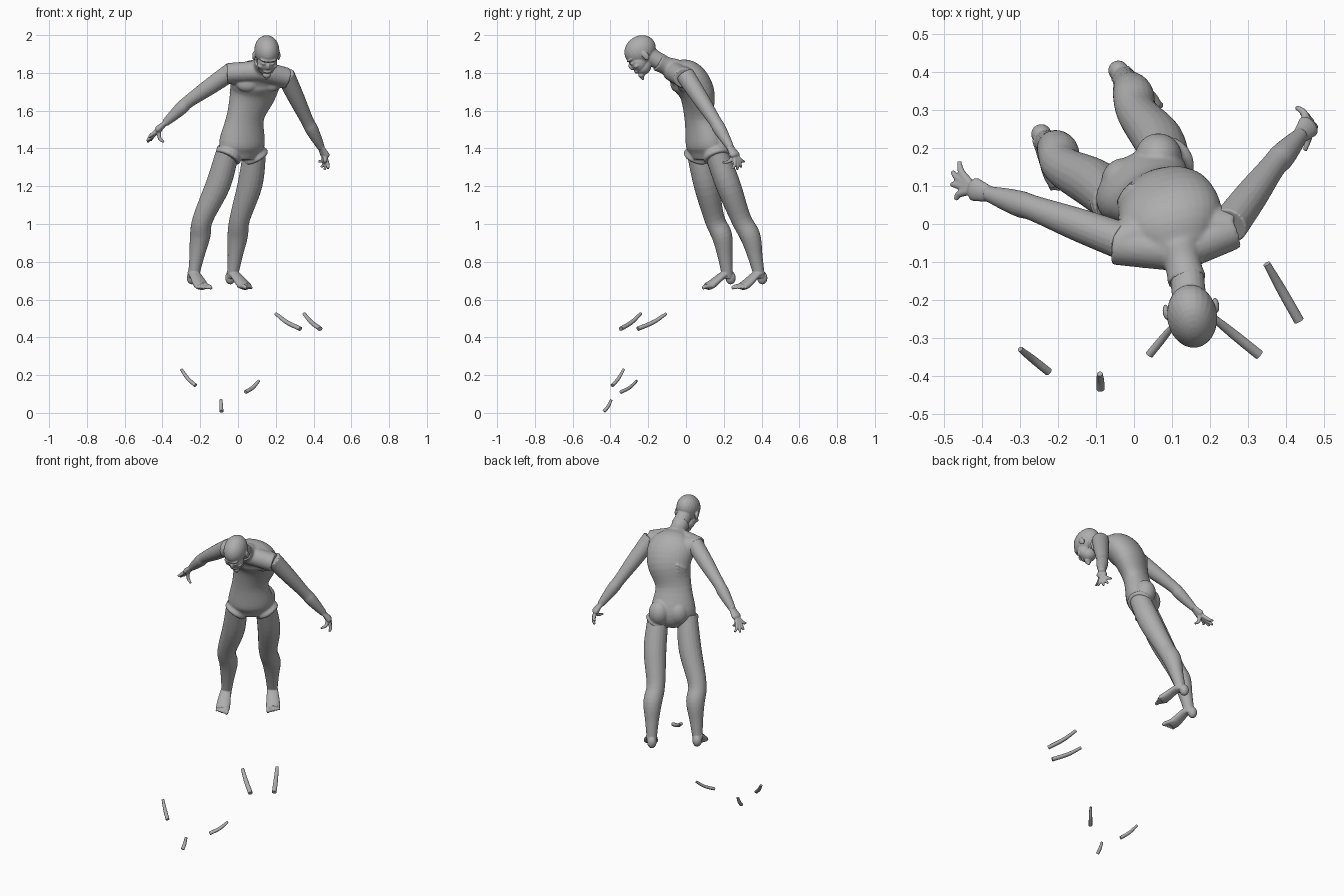
import bpy, bmesh
from math import radians, degrees, atan2, sin, cos, tau
from mathutils import Vector, Matrix

cube = bpy.data.objects.get("Cube")
if cube:
    bpy.data.objects.remove(cube, do_unlink=True)

skin = bpy.data.materials.new("grey_skin")
skin.use_nodes = True
grey = (.42, .42, .42, 1)
skin.diffuse_color = grey
skin.node_tree.nodes["Principled BSDF"].inputs["Base Color"].default_value = grey

UP = Vector((0, 0, 1))


def spline(points, steps=5):
    """Smooth curve through the station vectors."""
    p = [points[0] * 2 - points[1], *points, points[-1] * 2 - points[-2]]
    curve = []
    for a, b, c, d in zip(p, p[1:], p[2:], p[3:]):
        for k in range(steps):
            t = k / steps
            curve.append(b + (c - a) * t / 2 + (a - b * 2.5 + c * 2 - d / 2) * t ** 2
                         + (b * 1.5 - a / 2 - c * 1.5 + d / 2) * t ** 3)
    return curve + [points[-1]]


def heading(angle):
    return Vector((cos(radians(angle)), sin(radians(angle)), 0))


def tube(bm, path, widths, flat=1, start=90, end=90, seg=20):
    """Loft ellipses along a path; their wide axis turns from start to end."""
    stations = spline([Vector((*point, width)) for point, width in zip(path, widths)])
    last = len(stations) - 1
    rings = []
    for i, station in enumerate(stations):
        tangent = (stations[min(i + 1, last)] - stations[max(i - 1, 0)]).to_3d().normalized()
        wide = heading(start + (end - start) * i / last)
        wide = (wide - tangent * wide.dot(tangent)).normalized()
        deep = tangent.cross(wide) * flat
        ring = []
        for k in range(seg):
            angle = tau * k / seg
            offset = (wide * cos(angle) + deep * sin(angle)) * station.w
            ring.append(bm.verts.new(station.to_3d() + offset))
        rings.append(ring)
    for low, high in zip(rings, rings[1:]):
        for k in range(seg):
            bm.faces.new((low[k], low[k - 1], high[k - 1], high[k]))
    bm.faces.new(rings[0])
    bm.faces.new(rings[-1])


def blob(bm, location, radii, frame=Matrix()):
    """Ellipsoid."""
    place = frame @ Matrix.Translation(location) @ Matrix.Diagonal((*radii, 1))
    bmesh.ops.create_uvsphere(bm, u_segments=24, v_segments=16, radius=1, matrix=place)


def finish(name, bm, voxel=0, rounds=4):
    """Make the object; with a voxel size, fuse its pieces into one skin."""
    bmesh.ops.recalc_face_normals(bm, faces=bm.faces)
    mesh = bpy.data.meshes.new(name)
    bm.to_mesh(mesh)
    bm.free()
    mesh.materials.append(skin)
    for face in mesh.polygons:
        face.use_smooth = len(face.vertices) < 5
    ob = bpy.data.objects.new(name, mesh)
    bpy.context.collection.objects.link(ob)
    if voxel:
        fuse = ob.modifiers.new("fuse", 'REMESH')
        fuse.mode = 'VOXEL'
        fuse.voxel_size = voxel
        fuse.use_smooth_shade = True
        soften = ob.modifiers.new("soften", 'SMOOTH')
        soften.factor = .5
        soften.iterations = rounds


def limb(bm, root, joint, tip, widths, bow=0, calf=0, turn=90):
    """Two-bone limb; bow shifts the upper swelling, calf the lower one."""
    upper = root.lerp(joint, .5) + Vector((bow, 0, 0))
    lower = joint.lerp(tip, .3) + Vector((0, calf, 0))
    thin = joint.lerp(tip, .65) + Vector((0, calf * .6, 0))
    tube(bm, (root, upper, joint, lower, thin, tip), widths, start=turn, end=turn)


# Torso: trunk twisting from the hips to the shoulders
bm = bmesh.new()
spine = ((.02, .1, 1.34), (.02, .1, 1.42), (.04, .07, 1.57),
         (.08, .055, 1.7), (.1, 0, 1.78), (.12, -.07, 1.82))
tube(bm, spine, (.08, .13, .105, .13, .135, .08), .68, 36, 10, seg=32)
neck_base, neck_top = Vector(spine[-1]), Vector((.14, -.15, 1.86))
tube(bm, (neck_base, neck_base.lerp(neck_top, .5), neck_top), (.06, .048, .052))

# shoulder stumps, with a slope rising from each to the neck
chest = Vector(spine[4])
for stump in (Vector((-.055, -.055, 1.8)), Vector((.26, -.015, 1.775))):
    tube(bm, (chest.lerp(stump, .3), chest.lerp(stump, .7), stump), (.06, .058, .054))
    collar = neck_base - UP * .01
    tube(bm, (collar, collar.lerp(stump, .5), stump), (.055, .054, .052))

# chest, buttocks and flared thigh cuffs, placed to either side of the trunk
across = heading(36)
for side in (-1, 1):
    blob(bm, chest + heading(16) * side * .065 + Vector((.01, -.035, -.035)), (.06, .03, .045))
    blob(bm, Vector((.02, .145, 1.43)) + across * side * .055, (.062, .062, .075))
    hip = Vector((.02, .11, 1.36)) + across * side * .088
    inward = UP * .08 - across * side * .05
    tube(bm, (hip + inward, hip + inward * .25, hip, hip - inward * .15),
         (.06, .065, .073, .068), start=36, end=36)

# raised slashes on the right of the back
for i in range(4):
    scratch = []
    for angle in (120, 135, 150):
        wide, deep = heading(20) * .13, heading(110) * .09
        arc = heading(angle)
        climb = .0012 * (135 - angle)
        scratch.append(Vector((.08, .055, 1.65 + i * .02 + climb)) + wide * arc.x + deep * arc.y)
    tube(bm, scratch, (.006,) * 3, seg=8)
finish("torso", bm, .0055, 6)

# Head, tipped forward
bm = bmesh.new()
tilt = (Matrix.Translation((.153, -.243, 1.92)) @ Matrix.Rotation(radians(8), 4, 'Z')
        @ Matrix.Rotation(radians(35), 4, 'X'))
cranium, face, jaw = (0, 0, 0), (0, -.045, -.05), (0, -.038, -.085)
chin, beard, lip = (0, -.068, -.112), (0, -.074, -.122), (0, -.078, -.08)
nose, brow = (0, -.092, -.045), (0, -.074, -.01)
for spot, radii in ((cranium, (.066, .088, .075)), (face, (.054, .045, .055)),
                    (jaw, (.044, .042, .038)), (chin, (.022, .018, .016)),
                    (beard, (.01, .01, .018)), (lip, (.024, .014, .012)),
                    (nose, (.01, .01, .02)), (brow, (.045, .018, .01))):
    blob(bm, spot, radii, tilt)
for side in (-1, 1):
    cheek, eye, ear = (side * .036, -.064, -.055), (side * .024, -.08, -.03), (side * .066, 0, -.035)
    blob(bm, cheek, (.017, .018, .013), tilt)
    blob(bm, eye, (.01, .01, .008), tilt)
    blob(bm, ear, (.009, .017, .026), tilt)
skull_base = tilt @ Vector((0, .025, -.035))
tube(bm, (skull_base, skull_base.lerp(neck_top, .5), neck_top + Vector((0, .01, 0))), (.045,) * 3)
finish("head", bm, .003)


# Arms, each with a palm, four fanned fingers and a thumb
def arm(name, shoulder, elbow, wrist, reach, spread, thumb):
    bm = bmesh.new()
    shoulder, elbow, wrist = Vector(shoulder), Vector(elbow), Vector(wrist)
    reach, spread, thumb = Vector(reach), Vector(spread), Vector(thumb)
    limb(bm, shoulder, elbow, wrist, (.05, .044, .034, .035, .029, .02))
    along = (wrist - elbow).normalized() * .05
    palm = wrist + along
    turn = degrees(atan2(spread.y, spread.x))
    tube(bm, (wrist - along * .3, wrist + along * .5, palm, palm + along * .25),
         (.02, .027, .031, .022), .6, turn, turn)
    fan = [reach * (1.2 if i in (1, 2) else .9) + spread * (i / 3 - .5) for i in range(4)]
    for tip in fan + [thumb]:
        bend = palm + tip * .55 + along * .3
        tube(bm, (palm + tip * .1, bend, palm + tip), (.012, .01, .006), seg=10)
    finish(name, bm, .0035)


arm("right_arm", (-.03, -.045, 1.81), (-.26, .04, 1.65), (-.385, .08, 1.535),
    (-.05, .025, -.055), (-.01, -.1, .02), (.03, -.01, -.07))
arm("left_arm", (.25, -.005, 1.79), (.365, .15, 1.55), (.44, .235, 1.405),
    (-.01, .02, -.06), (.05, -.065, -.04), (-.01, -.065, -.04))


# Legs, each with a foot and five toes, the big toe on the inner side
def leg(name, hip, knee, ankle, facing, inner):
    bm = bmesh.new()
    ankle = Vector(ankle)
    limb(bm, Vector(hip), Vector(knee), ankle, (.06, .066, .054, .054, .039, .028), .015, .02, 36)
    ahead, inward = heading(facing), heading(facing + 90) * inner

    def spot(along, side, height):
        return ankle + ahead * along + inward * side + UP * height

    blob(bm, spot(-.018, 0, 0), (.027, .027, .035))
    tube(bm, (spot(-.012, 0, .03), spot(.03, 0, .012), spot(.09, 0, -.033), spot(.12, 0, -.046)),
         (.03, .034, .041, .037), .55, facing + 90, facing + 90)
    for i in range(5):
        side, thick, length = .03 - .015 * i, .012 if i == 0 else .009, .16 - .008 * i
        tube(bm, (spot(.09, side, -.042), spot(length - .02, side, -.046),
                  spot(length, side * 1.1, -.056)), (thick, thick, thick * .75), seg=10)
    finish(name, bm, .004)


leg("right_leg", (-.05, .06, 1.4), (-.185, .15, 1.03), (-.237, .22, .715), -66, 1)
leg("left_leg", (.09, .15, 1.4), (.01, .29, 1.03), (-.03, .39, .715), -52, -1)

# Loose, slightly sagging rib pieces below the body
ribs = {"large_inner_rib": ((.2, -.24, .525), (.33, -.345, .445)),
        "large_outer_rib": ((.35, -.105, .525), (.435, -.255, .445)),
        "small_right_rib": ((-.3, -.33, .23), (-.225, -.39, .145)),
        "small_left_rib": ((.11, -.26, .17), (.04, -.345, .11)),
        "small_low_rib": ((-.09, -.395, .07), (-.088, -.435, .008))}
for name, (top, bottom) in ribs.items():
    bm = bmesh.new()
    thick = .0135 if "large" in name else .011
    middle = Vector(top).lerp(Vector(bottom), .45) - UP * .009
    tube(bm, (top, middle, bottom), (thick * .7, thick * .95, thick), .85, 20, 20, 14)
    finish(name, bm)
